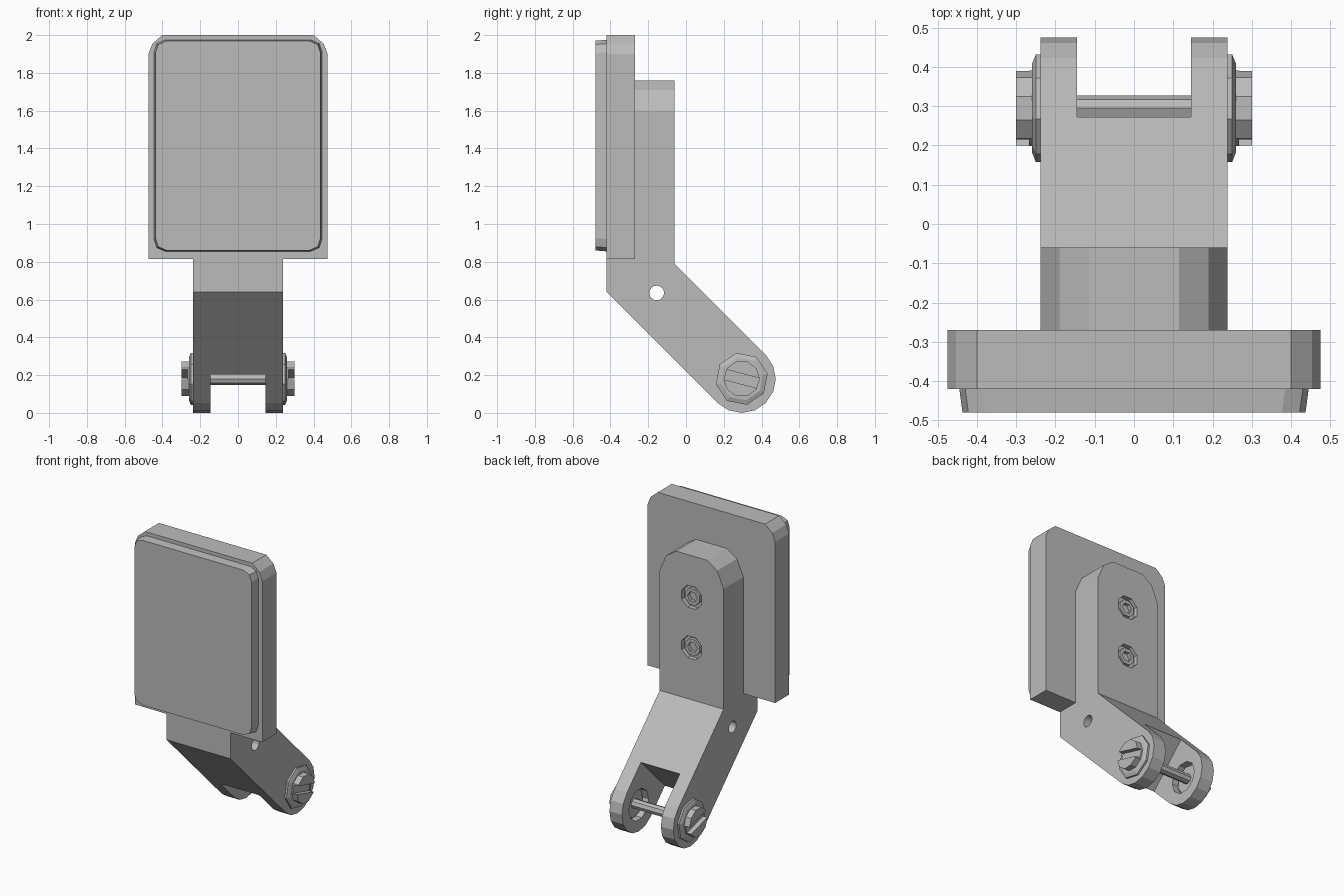
import bpy, bmesh
from math import sin, cos, pi, radians

cube = bpy.data.objects.get("Cube")
if cube:
    bpy.data.objects.remove(cube, do_unlink=True)

grey = bpy.data.materials.new("light_grey")
grey.use_nodes = True
COLOR = (0.5, 0.5, 0.5, 1)
grey.diffuse_color = COLOR
grey.node_tree.nodes["Principled BSDF"].inputs["Base Color"].default_value = COLOR


def loft(name, rings, axis):
    """Closed solid through rings of (offset, outline); axis 'x' uses (y, z), 'y' uses (x, z)."""
    bm = bmesh.new()
    loops = []
    for d, pts in rings:
        loops.append([bm.verts.new((d, a, b) if axis == "x" else (a, d, b)) for a, b in pts])
    n = len(loops[0])
    for lo, hi in zip(loops, loops[1:]):
        for i in range(n):
            j = (i + 1) % n
            bm.faces.new((lo[i], lo[j], hi[j], hi[i]))
    bm.faces.new(loops[0])
    bm.faces.new(loops[-1])
    bmesh.ops.recalc_face_normals(bm, faces=bm.faces)
    mesh = bpy.data.meshes.new(name)
    bm.to_mesh(mesh)
    bm.free()
    obj = bpy.data.objects.new(name, mesh)
    bpy.context.collection.objects.link(obj)
    mesh.materials.append(grey)
    return obj


def prism(name, pts, axis, lo, hi):
    return loft(name, [(lo, pts), (hi, pts)], axis)


def ngon(center, r, n, start=0.0, sweep=2 * pi):
    count = n if sweep == 2 * pi else n + 1
    return [(center[0] + r * cos(start + sweep * i / n),
             center[1] + r * sin(start + sweep * i / n)) for i in range(count)]


def mirrored(right):
    """Outline from its right half, listed bottom to top."""
    return right + [(-x, z) for x, z in reversed(right)]


def boolean(obj, cutter, operation="DIFFERENCE"):
    mod = obj.modifiers.new("cut", "BOOLEAN")
    mod.operation = operation
    mod.solver = "EXACT"
    mod.object = cutter
    bpy.context.view_layer.objects.active = obj
    bpy.ops.object.modifier_apply(modifier=mod.name)
    bpy.data.objects.remove(cutter, do_unlink=True)


# Backing plate with rounded upper corners
prism("backing_plate", mirrored([(0.475, 0.815), (0.475, 1.9), (0.453, 1.955), (0.4, 2.0)]),
      "y", -0.42, -0.27)

# Front pad with clipped corners and a slight taper
def pad_outline(w, bottom, top):
    return mirrored([(w - 0.06, bottom), (w - 0.015, bottom + 0.02), (w, bottom + 0.065),
                     (w, top - 0.065), (w - 0.015, top - 0.02), (w - 0.06, top)])

loft("front_pad", [(-0.42, pad_outline(0.445, 0.855, 1.975)),
                   (-0.48, pad_outline(0.437, 0.86, 1.97))], "y")

# Bent arm with a rounded lower end
PIVOT = (0.295, 0.18)
side = [(-0.27, 1.76), (-0.27, 0.815), (-0.42, 0.815), (-0.42, 0.64)]
side += ngon(PIVOT, 0.18, 8, radians(-135), pi)
side += [(-0.06, 0.79), (-0.06, 1.76)]
arm = prism("bent_arm", side, "x", -0.3, 0.3)
front = mirrored([(0.238, -0.1), (0.238, 1.6), (0.19, 1.71), (0.1, 1.77)])
boolean(arm, prism("arm_outline", front, "y", -1, 1), "INTERSECT")

# Fork slot, cut square to the lower arm
slot = [(0.376, 0.56), (-0.077, 0.107), (0.523, -0.493), (0.976, -0.04)]
boolean(arm, prism("slot_cutter", slot, "x", -0.145, 0.145))

# Cross hole at the bend
boolean(arm, prism("hole_cutter", ngon((-0.155, 0.635), 0.039, 16), "x", -1, 1))

# Recesses on the inner faces of the fork
boolean(arm, prism("recess_cutter", ngon(PIVOT, 0.105, 10), "x", -0.19, 0.19))

# Stepped screw pockets on the back
for z in (1.14, 1.48):
    boolean(arm, prism("pocket_cutter", ngon((0, z), 0.08, 8, pi / 8), "y", -0.09, 0.1))
    screw = prism("back_screw", ngon((0, z), 0.058, 8, pi / 8), "y", -0.11, -0.067)
    boolean(screw, prism("socket_cutter", ngon((0, z), 0.036, 6), "y", -0.1, 0.1))

# Pivot pin
prism("pivot_pin", ngon(PIVOT, 0.032, 8), "x", -0.25, 0.25)

# Washers and slotted bolt heads on both sides
tilt = radians(-15)
def groove_point(u, v):
    return (PIVOT[0] + u * cos(tilt) - v * sin(tilt), PIVOT[1] + u * sin(tilt) + v * cos(tilt))

for label, s in (("left", 1), ("right", -1)):
    loft(label + "_washer", [(s * 0.18, ngon(PIVOT, 0.095, 8, 0.2)),
                             (s * 0.236, ngon(PIVOT, 0.14, 8, 0.2)),
                             (s * 0.25, ngon(PIVOT, 0.14, 8, 0.2)),
                             (s * 0.26, ngon(PIVOT, 0.115, 8, 0.2))], "x")
    head = prism(label + "_bolt_head", ngon(PIVOT, 0.096, 10), "x", s * 0.25, s * 0.3)
    groove = [groove_point(u, v) for u, v in ((-0.2, -0.027), (0.2, -0.027), (0.2, 0.027), (-0.2, 0.027))]
    boolean(head, prism("groove_cutter", groove, "x", s * 0.268, s * 0.4))
